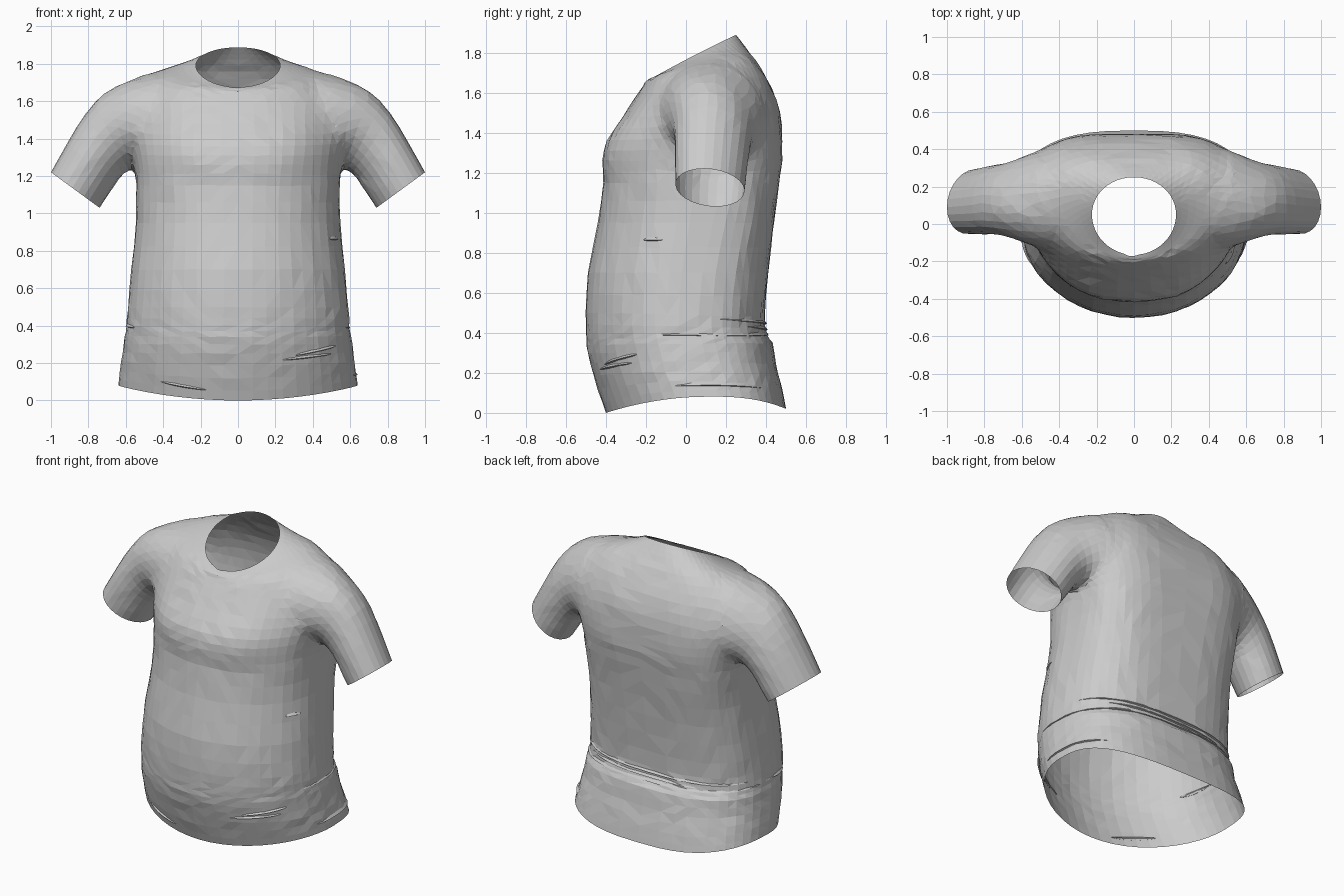
import bpy, bmesh, math, random
from mathutils import Vector

random.seed(4)
if "Cube" in bpy.data.objects:
    bpy.data.objects.remove(bpy.data.objects["Cube"], do_unlink=True)

# Fabric colour
fabric = bpy.data.materials.new("grey_fabric")
fabric.use_nodes = True
fabric.diffuse_color = (0.6, 0.6, 0.6, 1)
fabric.node_tree.nodes["Principled BSDF"].inputs["Base Color"].default_value = (0.6, 0.6, 0.6, 1)

# Body rings from hem to neckline: front z, back z, side lift, half width, front y, back y
BODY = [
    (0, .02, .07, .64, -.4, .5),
    (.12, .12, .04, .63, -.44, .48),
    (.25, .24, .01, .615, -.48, .45),
    (.34, .35, 0, .605, -.497, .43),
    (.4, .39, 0, .597, -.5, .405),
    (.5, .48, 0, .59, -.502, .395),
    (.7, .7, 0, .57, -.49, .41),
    (.95, .95, 0, .545, -.44, .44),
    (1.15, 1.15, 0, .545, -.413, .465),
    (1.26, 1.26, 0, .555, -.416, .48),
    (1.36, 1.36, 0, .57, -.394, .48),
    (1.48, 1.5, 0, .57, -.315, .47),
    (1.58, 1.62, .01, .56, -.25, .43),
    (1.635, 1.72, .05, .5, -.215, .375),
    (1.66, 1.79, .03, .38, -.195, .325),
    (1.67, 1.85, .01, .29, -.18, .28),
    (1.675, 1.888, .005, .225, -.165, .25),
]

# Sleeve rings from inside the shoulder to the cuff: top x z, bottom x z, front y, back y
SLEEVE = [
    (.36, 1.73, .36, 1.34, -.08, .32),
    (.58, 1.745, .5, 1.25, -.13, .4),
    (.72, 1.66, .55, 1.24, -.08, .345),
    (.82, 1.53, .6, 1.22, -.06, .33),
    (.91, 1.38, .66, 1.15, -.055, .31),
    (1, 1.22, .74, 1.03, -.05, .29),
]


def blend(rows, u):
    """Smooth interpolation between the rows of a ring table."""
    i = min(int(u), len(rows) - 2)
    f = u - i
    a, b = rows[i], rows[i + 1]
    before, after = rows[max(i - 1, 0)], rows[min(i + 2, len(rows) - 1)]
    out = []
    for p, q, r, s in zip(before, a, b, after):
        m, n = (r - p) / 2, (s - q) / 2
        out.append(q + f * (m + f * (3 * (r - q) - 2 * m - n + f * (2 * (q - r) + m + n))))
    return out


def body_point(t, u):
    """Point on the body: flat across the shoulder blades, round at the belly and neck."""
    zf, zb, lift, w, yf, yb = blend(BODY, u)
    c, s = math.cos(t), math.sin(t)
    chest = math.exp(-((u - 10) / 3) ** 2)
    back = 2.7 + 1.3 * chest - .7 * max(0, (u - 12) / 4)
    front = 1.97 + .25 * chest
    power = 2 / (back if s > 0 else front)
    ridge = .07 * max(0, 1 - abs(u - 13.5) / 2.5)
    yc = yf + (yb - yf) * (.52 + ridge)
    depth = (yb - yc) if s > 0 else (yc - yf)
    x = math.copysign(w * abs(c) ** power, c)
    y = yc + math.copysign(depth * abs(s) ** power, s)
    return Vector((x, y, zf + (zb - zf) * (y - yf) / (yb - yf) + lift * c * c))


def sleeve_point(t, u, side):
    tx, tz, bx, bz, yf, yb = blend(SLEEVE, u)
    c = math.cos(t) / 2
    return Vector((side * ((tx + bx) / 2 + (tx - bx) * c),
                   (yf + yb) / 2 + (yb - yf) / 2 * math.sin(t) - .06 * c,
                   (tz + bz) / 2 + (tz - bz) * c))


def make_object(name, bm):
    mesh = bpy.data.meshes.new(name)
    bm.to_mesh(mesh)
    bm.free()
    mesh.materials.append(fabric)
    obj = bpy.data.objects.new(name, mesh)
    bpy.context.collection.objects.link(obj)
    return obj


def closed_tube(name, point, rows, sides, steps):
    """Loft rings into a tube with fan caps; return it and the cap centres."""
    bm = bmesh.new()
    last = (len(rows) - 1) * steps
    rings = []
    for k in range(last + 1):
        ring = []
        for j in range(sides):
            p = point(2 * math.pi * j / sides, k / steps)
            if 1 < k < last - 3:
                p += Vector([random.uniform(-.003, .003) for _ in range(3)])
            ring.append(bm.verts.new(p))
        rings.append(ring)
    for a, b in zip(rings, rings[1:]):
        for j in range(sides):
            n = (j + 1) % sides
            bm.faces.new((a[j], a[n], b[n], b[j]))
    centres = []
    for ring in (rings[0], rings[-1]):
        centre = sum((v.co for v in ring), Vector()) / sides
        hub = bm.verts.new(centre)
        centres.append(centre)
        for j in range(sides):
            bm.faces.new((ring[j], ring[(j + 1) % sides], hub))
    bmesh.ops.triangulate(bm, faces=bm.faces[:])
    bmesh.ops.recalc_face_normals(bm, faces=bm.faces[:])
    return make_object(name, bm), centres


# Body and sleeves joined into one shell
shirt, caps = closed_tube("shirt", body_point, BODY, 48, 2)
for side in (1, -1):
    sleeve, ends = closed_tube("sleeve", lambda t, u: sleeve_point(t, u, side), SLEEVE, 26, 2)
    caps += ends
    union = shirt.modifiers.new("join_sleeve", "BOOLEAN")
    union.operation = "UNION"
    union.solver = "EXACT"
    union.object = sleeve
    bpy.context.view_layer.objects.active = shirt
    bpy.ops.object.modifier_apply(modifier=union.name)
    bpy.data.objects.remove(sleeve, do_unlink=True)

# Open the hem, neck and cuffs, then soften the armhole
bm = bmesh.new()
bm.from_mesh(shirt.data)
hubs = [v for v in bm.verts if any((v.co - c).length < .005 for c in caps)]
bmesh.ops.delete(bm, geom=hubs, context="VERTS")
bmesh.ops.remove_doubles(bm, verts=bm.verts[:], dist=.008)
bmesh.ops.triangulate(bm, faces=bm.faces[:])
for reach in (.3, .24, .24, .18, .18, .14):
    armhole = [v for v in bm.verts
               if abs(abs(v.co.x) - .55) < reach and v.co.z > 1.17 and not v.is_boundary]
    bmesh.ops.smooth_vert(bm, verts=armhole, factor=.5,
                          use_axis_x=True, use_axis_y=True, use_axis_z=True)
for face in bm.faces:
    face.smooth = False
    face.material_index = 0
bm.to_mesh(shirt.data)
bm.free()


def add_fold(name, start, end, low, high):
    """Tapered ridge lying on the body between two angles."""
    bm = bmesh.new()
    steps = 20
    rows = []
    for k in range(steps + 1):
        f = k / steps
        t = math.radians(start + (end - start) * f)
        p = body_point(t, low + (high - low) * f)
        out = Vector((math.cos(t), math.sin(t), 0))
        size = math.sin(math.pi * f) ** .5 if 0 < f < 1 else 0
        rows.append([bm.verts.new(p + out * (d * size - .004) + Vector((0, 0, h * size)))
                     for d, h in ((0, .014), (.014, -.002), (0, -.008))])
    for a, b in zip(rows, rows[1:]):
        for j in range(2):
            bm.faces.new((a[j], a[j + 1], b[j + 1], b[j]))
    bmesh.ops.remove_doubles(bm, verts=bm.verts[:], dist=.0005)
    make_object(name, bm)


# Creases in the cloth
add_fold("back_waist_fold", -25, 190, 3.9, 4.1)
add_fold("back_upper_fold", 15, 165, 4.9, 4.6)
add_fold("back_middle_fold", 40, 120, 4.6, 4.3)
add_fold("side_hem_fold", -15, 45, .75, .85)
add_fold("front_hip_fold", 292, 325, 1.7, 1.95)
add_fold("front_hip_upper_fold", 300, 330, 1.9, 2.4)
add_fold("front_hem_fold", 228, 255, .7, .5)
add_fold("side_waist_fold", 180, 205, 4.1, 3.9)
add_fold("rib_fold", 332, 346, 6.65, 6.65)
